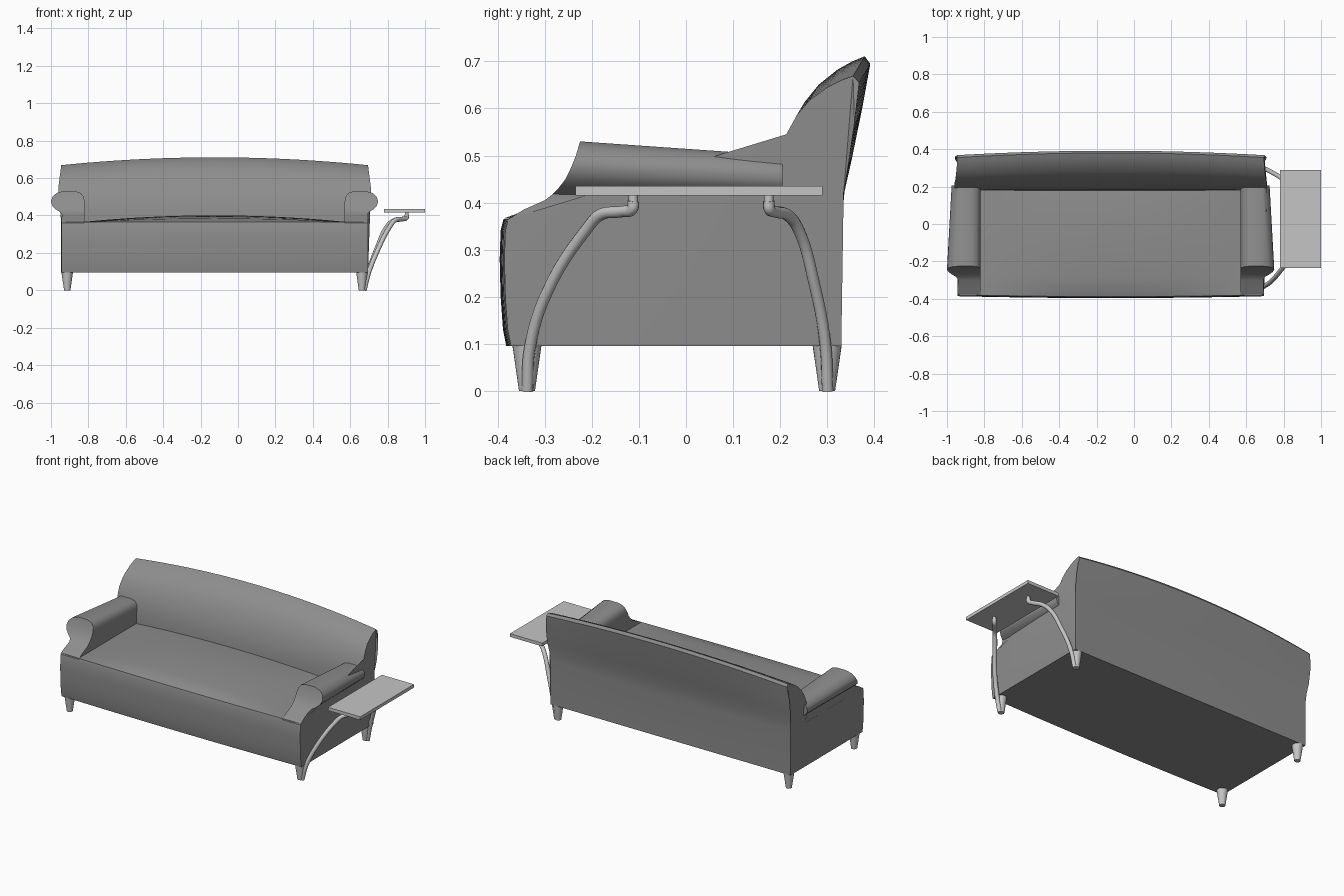
import bpy, bmesh, math

old = bpy.data.objects.get("Cube")
if old:
    bpy.data.objects.remove(old, do_unlink=True)

CX = -0.125      # sofa centre; the side table sticks out at +x
HALF = 0.82      # half width of the sofa body


def material(name, grey):
    m = bpy.data.materials.new(name)
    m.use_nodes = True
    colour = (grey, grey, grey, 1)
    m.diffuse_color = colour
    m.node_tree.nodes["Principled BSDF"].inputs["Base Color"].default_value = colour
    return m


fabric = material("grey fabric", 0.27)
light = material("light grey", 0.56)


def finish(name, bm, mat, angle=35):
    bmesh.ops.recalc_face_normals(bm, faces=bm.faces)
    mesh = bpy.data.meshes.new(name)
    bm.to_mesh(mesh)
    bm.free()
    ob = bpy.data.objects.new(name, mesh)
    bpy.context.collection.objects.link(ob)
    mesh.materials.append(mat)
    bpy.ops.object.select_all(action="DESELECT")
    ob.select_set(True)
    bpy.context.view_layer.objects.active = ob
    bpy.ops.object.shade_smooth_by_angle(angle=math.radians(angle))
    return ob


def bridge(bm, a, b, closed=True):
    n = len(a)
    for i in range(n if closed else n - 1):
        j = (i + 1) % n
        bm.faces.new((a[i], a[j], b[j], b[i]))


# Body and backrest: one side profile (y, z) lofted across, bowed in the middle
front = [(-0.372, 0.095), (-0.379, 0.13), (-0.384, 0.2), (-0.386, 0.28),
         (-0.384, 0.34), (-0.378, 0.365)]
back_front = [(0.178, 0.365), (0.18, 0.43), (0.195, 0.5), (0.213, 0.545),
              (0.235, 0.585), (0.262, 0.617), (0.3, 0.645), (0.33, 0.66), (0.355, 0.669)]
back_rear = [(0.368, 0.655), (0.358, 0.57), (0.345, 0.48), (0.335, 0.42),
             (0.331, 0.36), (0.33, 0.095)]
profile = front + back_front + back_rear


def body_section(bm, u):
    bow = 1 - u * u
    ring = []
    for y, z in profile:
        t = max(0, (z - 0.4) / 0.27)
        widen = 0.018 * max(0, 1 - abs(z - 0.53) / 0.14)
        if y < 0:
            y -= 0.01 * bow
        else:
            y += 0.025 * t * bow
        ring.append(bm.verts.new((CX + u * (HALF + widen), y, z + 0.042 * t * bow)))
    return ring


bm = bmesh.new()
steps = 24
rings = [body_section(bm, -1 + 2 * i / steps) for i in range(steps + 1)]
for a, b in zip(rings, rings[1:]):
    bridge(bm, a, b)
caps = [bm.faces.new(rings[0]), bm.faces.new(rings[-1])]
bmesh.ops.triangulate(bm, faces=caps)
finish("body_and_backrest", bm, fabric)

# Seat: gently crowned cushion surface between the arms
bm = bmesh.new()
rows = []
for i in range(21):
    u = -1 + i / 10
    bow = 1 - u * u
    row = []
    for j in range(13):
        v = j / 12
        y = -0.378 - 0.01 * bow + v * 0.59
        crown = math.sin(math.pi * min(1, 0.04 + 0.8 * v)) ** 0.6
        row.append(bm.verts.new((CX + u * 0.7, y, 0.366 + 0.035 * bow * crown * (j > 0))))
    rows.append(row)
for a, b in zip(rows, rows[1:]):
    bridge(bm, a, b, closed=False)
finish("seat", bm, fabric)

# Arms: rolled section (z, front y, inner x, outer x) with a scooped front
arm_levels = [(0.36, -0.385, 0.695, 0.82), (0.385, -0.345, 0.695, 0.818),
              (0.405, -0.3, 0.695, 0.816), (0.418, -0.283, 0.695, 0.825),
              (0.432, -0.27, 0.695, 0.848), (0.45, -0.256, 0.695, 0.867),
              (0.475, -0.244, 0.695, 0.875), (0.5, -0.234, 0.7, 0.867),
              (0.52, -0.228, 0.715, 0.845), (0.53, -0.225, 0.745, 0.81)]


def arm(name, side):
    bm = bmesh.new()

    def ring(rear):
        outer, inner = [], []
        for z, y, xi, xo in arm_levels:
            t = (z - 0.36) / 0.17
            if rear:
                y = 0.205
                z -= 0.03 * t
                xo -= 0.025 * min(1, 2 * t) if xo > HALF else 0
            outer.append(bm.verts.new((CX + side * xo, y, z)))
            inner.append(bm.verts.new((CX + side * xi, y, z)))
        bridge(bm, outer, inner, closed=False)
        return outer + inner[::-1]

    bridge(bm, ring(False), ring(True))
    finish(name, bm, fabric, 40)


arm("left_arm", 1)
arm("right_arm", -1)

# Tapered feet
for label, y in (("front", -0.338), ("rear", 0.3)):
    for side_name, s in (("left", 1), ("right", -1)):
        bm = bmesh.new()
        bmesh.ops.create_cone(bm, cap_ends=True, segments=24, radius1=0.017,
                              radius2=0.031, depth=0.097)
        bmesh.ops.translate(bm, verts=bm.verts, vec=(CX + s * 0.788, y, 0.0485))
        finish(f"{label}_{side_name}_foot", bm, light)

# Side table top
bm = bmesh.new()
bmesh.ops.create_cube(bm, size=1)
bmesh.ops.scale(bm, verts=bm.verts, vec=(0.22, 0.525, 0.02))
bmesh.ops.translate(bm, verts=bm.verts, vec=(0.89, 0.0275, 0.425))
finish("table_top", bm, light)


# Bent tube supports with round mounts under the table top
def tube(name, points):
    curve = bpy.data.curves.new(name, "CURVE")
    curve.dimensions = "3D"
    curve.bevel_depth = 0.0125
    curve.bevel_resolution = 3
    curve.resolution_u = 6
    curve.use_fill_caps = True
    spline = curve.splines.new("BEZIER")
    spline.bezier_points.add(len(points) - 1)
    for bp, p in zip(spline.bezier_points, points):
        bp.co = p
        bp.handle_left_type = bp.handle_right_type = "AUTO"
    curve.materials.append(light)
    bpy.context.collection.objects.link(bpy.data.objects.new(name, curve))
    bm = bmesh.new()
    bmesh.ops.create_cone(bm, cap_ends=True, segments=16, radius1=0.01,
                          radius2=0.01, depth=0.03)
    bmesh.ops.translate(bm, verts=bm.verts, vec=(points[-1][0], points[-1][1], 0.402))
    finish(name + "_mount", bm, light)


tube("front_tube", [(0.675, -0.337, 0), (0.698, -0.332, 0.09), (0.745, -0.295, 0.21),
                    (0.815, -0.21, 0.345), (0.84, -0.182, 0.374), (0.88, -0.135, 0.381),
                    (0.9, -0.114, 0.387), (0.902, -0.112, 0.403)])
tube("rear_tube", [(0.675, 0.301, 0), (0.698, 0.296, 0.1), (0.745, 0.272, 0.23),
                   (0.8, 0.238, 0.345), (0.835, 0.215, 0.374), (0.88, 0.188, 0.381),
                   (0.9, 0.177, 0.387), (0.902, 0.176, 0.403)])
